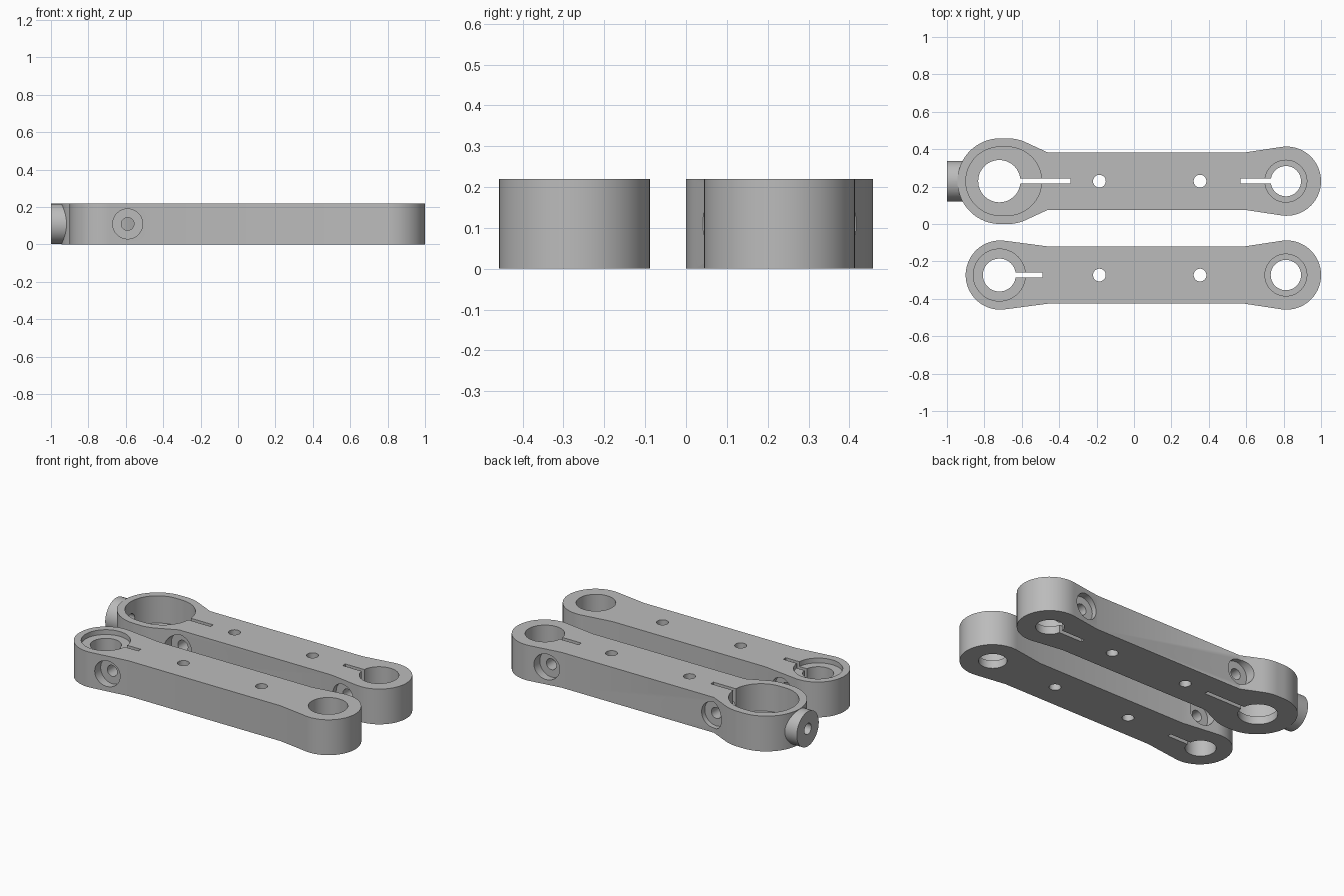
import bpy, bmesh, math
from mathutils import Matrix, Vector

cube = bpy.data.objects.get("Cube")
if cube:
    bpy.data.objects.remove(cube, do_unlink=True)

H = 0.22            # arm thickness
MID = H / 2
WAIST = 0.153       # half width of the straight bar
BAR_L, BAR_R = -0.46, 0.59
SCREW_R = 0.034

metal = bpy.data.materials.new("grey_metal")
metal.use_nodes = True
grey = (0.5, 0.5, 0.5, 1)
metal.diffuse_color = grey
metal.node_tree.nodes["Principled BSDF"].inputs["Base Color"].default_value = grey


def new_object(name, bm):
    bmesh.ops.recalc_face_normals(bm, faces=bm.faces)
    mesh = bpy.data.meshes.new(name)
    bm.to_mesh(mesh)
    bm.free()
    mesh.materials.append(metal)
    obj = bpy.data.objects.new(name, mesh)
    bpy.context.collection.objects.link(obj)
    return obj


def prism(name, outline, z0, z1):
    bm = bmesh.new()
    face = bm.faces.new([bm.verts.new((x, y, z0)) for x, y in outline])
    ext = bmesh.ops.extrude_face_region(bm, geom=[face])["geom"]
    verts = [v for v in ext if isinstance(v, bmesh.types.BMVert)]
    bmesh.ops.translate(bm, verts=verts, vec=(0, 0, z1 - z0))
    return new_object(name, bm)


def cylinder(name, start, end, radius):
    start, end = Vector(start), Vector(end)
    axis = end - start
    matrix = Matrix.Translation((start + end) / 2) @ axis.to_track_quat("Z", "Y").to_matrix().to_4x4()
    bm = bmesh.new()
    bmesh.ops.create_cone(bm, cap_ends=True, segments=64, radius1=radius,
                          radius2=radius, depth=axis.length, matrix=matrix)
    return new_object(name, bm)


def combine(target, tool, operation="DIFFERENCE"):
    mod = target.modifiers.new("shape", "BOOLEAN")
    mod.operation, mod.solver, mod.object = operation, "EXACT", tool
    graph = bpy.context.evaluated_depsgraph_get()
    mesh = bpy.data.meshes.new_from_object(target.evaluated_get(graph))
    target.modifiers.clear()
    target.data = mesh
    bpy.data.objects.remove(tool, do_unlink=True)


def arc(cx, cy, r, a0, a1, n=48):
    steps = [a0 + (a1 - a0) * i / n for i in range(n + 1)]
    return [(cx + r * math.cos(a), cy + r * math.sin(a)) for a in steps]


def tangent_angle(dx, dy, r):
    # angle on the circle where the line from (dx, dy) touches it
    return math.atan2(dy, dx) + math.acos(r / math.hypot(dx, dy))


def arm_outline(cy, left_x, left_r, stretch, right_x, right_r):
    """Dog-bone outline: rounded ends joined tangentially to a straight bar."""
    a = tangent_angle(BAR_L - left_x - stretch, WAIST, left_r)
    b = math.pi - tangent_angle(right_x - BAR_R, WAIST, right_r)
    half = math.pi / 2
    top = [(BAR_R, WAIST), (BAR_L, WAIST)]
    if stretch:
        left = (arc(left_x + stretch, 0, left_r, a, half, 12)
                + arc(left_x, 0, left_r, half, 3 * half)
                + arc(left_x + stretch, 0, left_r, 3 * half, 4 * half - a, 12))
    else:
        left = arc(left_x, 0, left_r, a, 4 * half - a)
    bottom = [(BAR_L, -WAIST), (BAR_R, -WAIST)]
    right = arc(right_x, 0, right_r, -b, b)
    return [(x, y + cy) for x, y in top + left + bottom + right]


def bore(arm, x, y, r, z0=-0.1, z1=H + 0.1):
    combine(arm, cylinder("bore_cutter", (x, y, z0), (x, y, z1), r))


def slit(arm, y, x0, x1, w=0.013):
    outline = [(x0, y - w), (x1, y - w), (x1, y + w), (x0, y + w)]
    combine(arm, prism("slit_cutter", outline, -0.1, H + 0.1))


def clamp_screw(arm, x, y, seat=0.122):
    # cross hole with a round seat on both sides
    combine(arm, cylinder("screw_cutter", (x, y - 0.3, MID), (x, y + 0.3, MID), SCREW_R))
    for s in (-1, 1):
        combine(arm, cylinder("seat_cutter", (x, y + s * seat, MID), (x, y + s * 0.225, MID), 0.08))


def finish(arm):
    bpy.ops.object.select_all(action="DESELECT")
    arm.select_set(True)
    bpy.context.view_layer.objects.active = arm
    bpy.ops.object.shade_smooth_by_angle(angle=math.radians(25))


RIGHT_X, END_R = 0.815, 0.185

# front arm: shallow recess on the left end, deep socket on the right
FY = -0.273
front = prism("front_arm", arm_outline(FY, -0.715, END_R, 0, RIGHT_X, END_R), 0, H)
bore(front, -0.72, FY, 0.088)
bore(front, -0.72, FY, 0.139, z0=H - 0.03)
slit(front, FY, -0.7, -0.488)
clamp_screw(front, -0.59, FY)

# rear arm: large stretched pocket with a side boss on the left end
RY = 0.229
rear = prism("rear_arm", arm_outline(RY, -0.715, 0.229, 0.04, RIGHT_X, END_R), 0, H)
combine(rear, cylinder("boss", (-1, RY, MID), (-0.83, RY, MID), 0.108), "UNION")
half = math.pi / 2
pocket = arc(-0.716, RY, 0.183, half, 3 * half) + arc(-0.677, RY, 0.183, -half, half)
combine(rear, prism("pocket_cutter", pocket, 0.05, H + 0.1))
bore(rear, -0.72, RY, 0.113)
combine(rear, cylinder("boss_hole_cutter", (-1.1, RY, MID), (-0.75, RY, MID), SCREW_R))
slit(rear, RY, -0.7, -0.34)
slit(rear, RY, 0.57, 0.8)
clamp_screw(rear, -0.455, RY)
clamp_screw(rear, 0.682, RY)

# features shared by both arms
for arm, y in ((front, FY), (rear, RY)):
    bore(arm, 0.812, y, 0.081)
    bore(arm, 0.812, y, 0.112, z0=0.05)
    for x in (-0.185, 0.353):
        bore(arm, x, y, SCREW_R)
    finish(arm)
